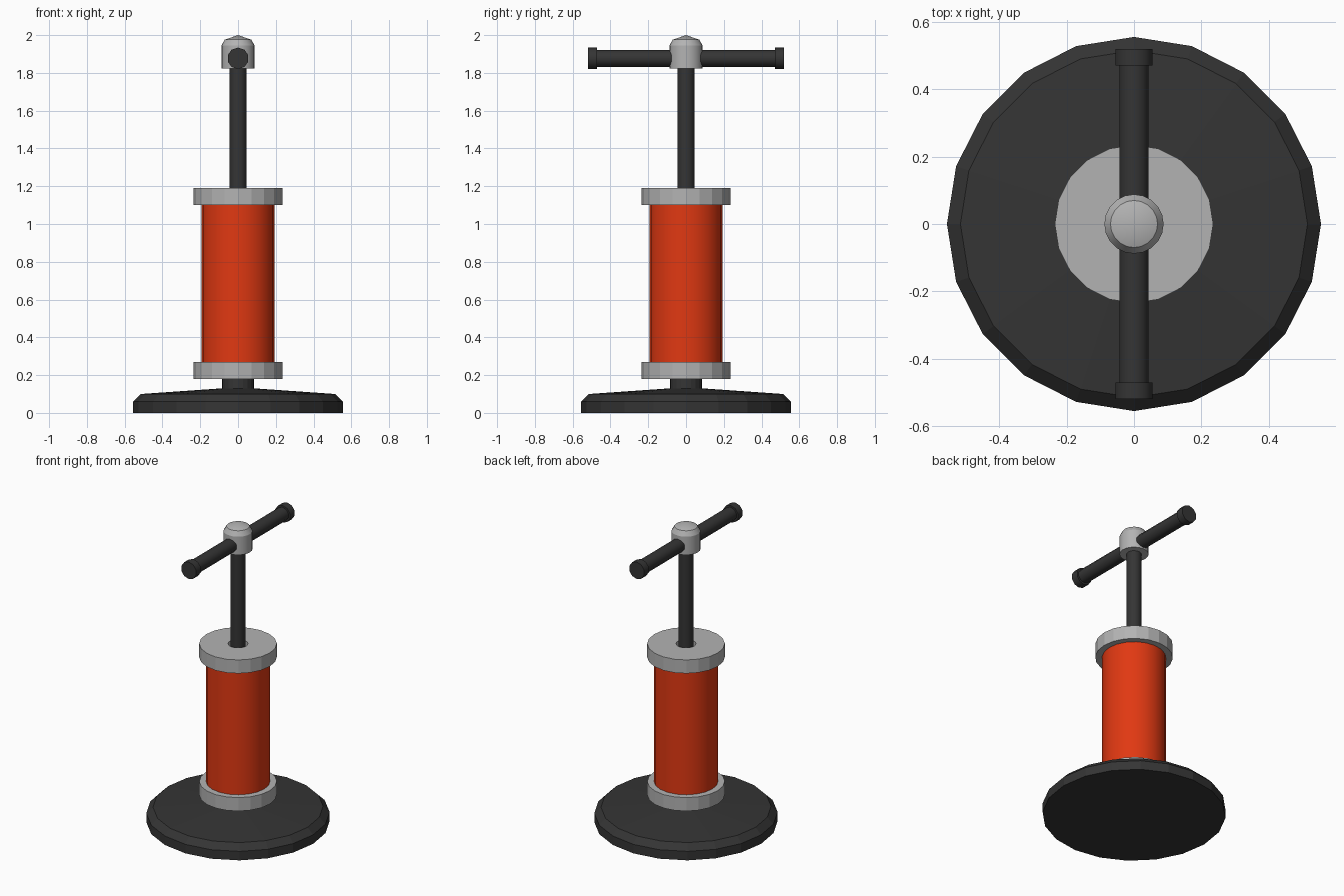
import bpy, math
from mathutils import Matrix

if "Cube" in bpy.data.objects:
    bpy.data.objects.remove(bpy.data.objects["Cube"])


def material(name, rgb):
    m = bpy.data.materials.new(name)
    m.diffuse_color = (*rgb, 1)
    m.use_nodes = True
    m.node_tree.nodes["Principled BSDF"].inputs["Base Color"].default_value = m.diffuse_color
    return m


BLACK = material("black", (0.035, 0.035, 0.035))
RED = material("red", (0.75, 0.04, 0.006))
STEEL = material("steel", (0.45, 0.45, 0.45))


def lathe(name, profile, sides, mat, smooth=None, matrix=None):
    """Revolve (radius, z) points about z; radius 0 makes a pole, otherwise ends are capped."""
    verts, rings, faces = [], [], []
    for r, z in profile:
        n = 1 if r == 0 else sides
        rings.append([len(verts) + i for i in range(n)])
        verts += [(r * math.cos(math.tau * i / sides), r * math.sin(math.tau * i / sides), z)
                  for i in range(n)]
    for a, b in zip(rings, rings[1:]):
        for i in range(sides):
            j = (i + 1) % sides
            if len(b) == 1:
                faces.append((a[i], a[j], b[0]))
            else:
                faces.append((a[i], a[j], b[j], b[i]))
    faces.append(rings[0][::-1])
    if len(rings[-1]) > 1:
        faces.append(rings[-1])
    mesh = bpy.data.meshes.new(name)
    mesh.from_pydata(verts, [], faces)
    if matrix:
        mesh.transform(matrix)
    mesh.materials.append(mat)
    ob = bpy.data.objects.new(name, mesh)
    bpy.context.collection.objects.link(ob)
    if smooth:
        bpy.ops.object.select_all(action='DESELECT')
        ob.select_set(True)
        bpy.context.view_layer.objects.active = ob
        bpy.ops.object.shade_smooth_by_angle(angle=math.radians(smooth))
    return ob


# Suction base with neck
lathe("base", [(0.555, 0), (0.555, 0.06), (0.515, 0.10), (0.085, 0.13), (0.085, 0.19)], 20, BLACK)

# Pump barrel and its two collars; the upper one has a recessed rod hole
lathe("barrel", [(0.194, 0.26), (0.194, 1.11)], 20, RED, 30)
lathe("lower_collar", [(0.235, 0.18), (0.235, 0.27)], 20, STEEL)
lathe("upper_collar", [(0.235, 1.10), (0.235, 1.19), (0.06, 1.19), (0.06, 1.12)], 20, STEEL)

# Plunger rod and domed handle hub
lathe("plunger_rod", [(0.045, 1.12), (0.045, 1.85)], 20, BLACK, 30)
lathe("handle_hub", [(0.088, 1.823), (0.088, 1.945), (0.07, 1.976), (0, 2.0)], 20, STEEL, 25)

# Crossbar along y, with flanged ends
along_y = Matrix.Translation((0, 0, 1.877)) @ Matrix.Rotation(math.radians(-90), 4, 'X') \
    @ Matrix.Rotation(math.radians(18), 4, 'Z')
lathe("handle_bar", [(0.057, -0.52), (0.057, -0.47), (0.045, -0.47), (0.045, 0.47),
                     (0.057, 0.47), (0.057, 0.52)], 10, BLACK, 40, along_y)
